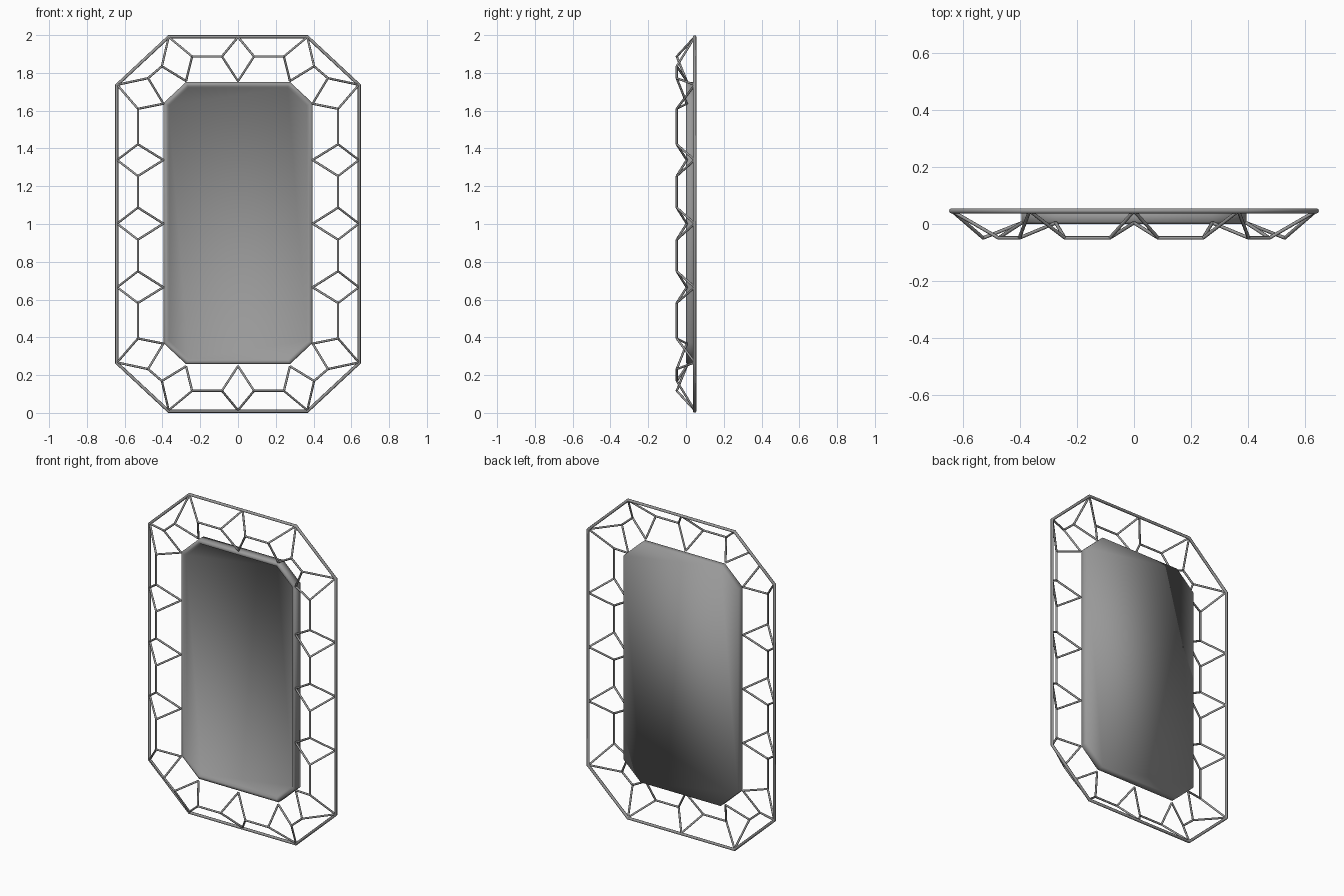
import bpy, bmesh, math
from mathutils import Vector

if "Cube" in bpy.data.objects:
    bpy.data.objects.remove(bpy.data.objects["Cube"])

metal = bpy.data.materials.new("brushed grey metal")
metal.diffuse_color = (0.32, 0.32, 0.32, 1)
metal.use_nodes = True
metal.node_tree.nodes["Principled BSDF"].inputs["Base Color"].default_value = metal.diffuse_color
glass = bpy.data.materials.new("mirror grey")
glass.diffuse_color = (0.32, 0.32, 0.32, 1)
glass.use_nodes = True
glass.node_tree.nodes["Principled BSDF"].inputs["Base Color"].default_value = glass.diffuse_color
ZC = 1.002   # height of the mirror centre


def finish(name, bm, mats):
    me = bpy.data.meshes.new(name)
    bm.to_mesh(me)
    bm.free()
    ob = bpy.data.objects.new(name, me)
    bpy.context.collection.objects.link(ob)
    for m in mats:
        me.materials.append(m)
    return ob


def octagon(w, h, cx, cz):
    """Clipped rectangle; cx, cz are the half-lengths of the straight sides."""
    return [(cx, h), (w, cz), (w, -cz), (cx, -h),
            (-cx, -h), (-w, -cz), (-w, cz), (-cx, h)]


def rod(bm, a, b, r, sides=8):
    a, b = Vector(a), Vector(b)
    d = b - a
    res = bmesh.ops.create_cone(bm, cap_ends=True, segments=sides,
                                radius1=r, radius2=r, depth=d.length)
    q = d.to_track_quat('Z', 'Y')
    for v in res["verts"]:
        v.co = q @ v.co + (a + b) / 2
    for f in {f for v in res["verts"] for f in v.link_faces}:
        f.smooth = len(f.verts) == 4


# outer octagonal hoop: mitred tube made as a poly curve
cu = bpy.data.curves.new("outer_hoop", 'CURVE')
cu.dimensions = '3D'
cu.bevel_depth = 0.009
cu.bevel_resolution = 2
sp = cu.splines.new('POLY')
pts = octagon(0.642, 0.991, 0.367, 0.735)
sp.points.add(len(pts) - 1)
for p, (x, z) in zip(sp.points, pts):
    p.co = (x, 0.046, 1.0 + z, 1)
sp.use_cyclic_u = True
cu.materials.append(metal)
bpy.context.collection.objects.link(bpy.data.objects.new("outer_hoop", cu))

# lattice: diamonds as (outer, inner, side, side) in x, z from the centre
BACK, MID, FRONT = 0.046, 0.004, -0.049
diamonds = [((0, 0.988), (0, 0.754), (-0.085, 0.885), (0.085, 0.885)),
            ((0.367, 0.988), (0.275, 0.755), (0.243, 0.885), (0.403, 0.833)),
            ((0.64, 0.735), (0.395, 0.635), (0.476, 0.77), (0.53, 0.608)),
            ((0.64, 0.337), (0.395, 0.337), (0.53, 0.42), (0.53, 0.252)),
            ((0.64, 0), (0.395, 0), (0.53, 0.085), (0.53, -0.085))]
links = [((0.085, 0.885), (0.243, 0.885)), ((0.403, 0.833), (0.476, 0.77)),
         ((0.53, 0.608), (0.53, 0.42)), ((0.53, 0.252), (0.53, 0.085))]
segs = set()
for sx in (-1, 1):
    for sz in (-1, 1):
        def P(p, y):
            return (sx * p[0] + 0.0, y, ZC + sz * p[1])
        for o, i, s, t in diamonds:
            for side in (s, t):
                segs.add((P(o, BACK), P(side, FRONT)))
                segs.add((P(i, MID), P(side, FRONT)))
        for a, b in links:
            segs.add((P(a, FRONT), P(b, FRONT)))
bm = bmesh.new()
for a, b in sorted(segs):
    rod(bm, a, b, 0.006)
finish("lattice_rods", bm, [metal])

# mirror body: rings lofted from back panel over the rim to the recessed glass
profile = [(0, 0.052), (0, 0.008), (0.008, 0.0), (0.022, 0.0), (0.03, 0.014)]
bm = bmesh.new()
rings = []
for inset, y in profile:
    c = inset * 0.41
    ring = octagon(0.395 - inset, 0.747 - inset, 0.275 - c, 0.635 - c)
    rings.append([bm.verts.new((x, y, ZC + 0.003 + z)) for x, z in ring])
for r0, r1 in zip(rings, rings[1:]):
    for k in range(8):
        bm.faces.new((r0[k], r0[k - 1], r1[k - 1], r1[k]))
bm.faces.new(rings[0])
front = bm.faces.new(rings[-1][::-1])
front.material_index = 1
bmesh.ops.recalc_face_normals(bm, faces=bm.faces[:])
for f in bm.faces:
    f.smooth = True
finish("mirror_body", bm, [metal, glass])
